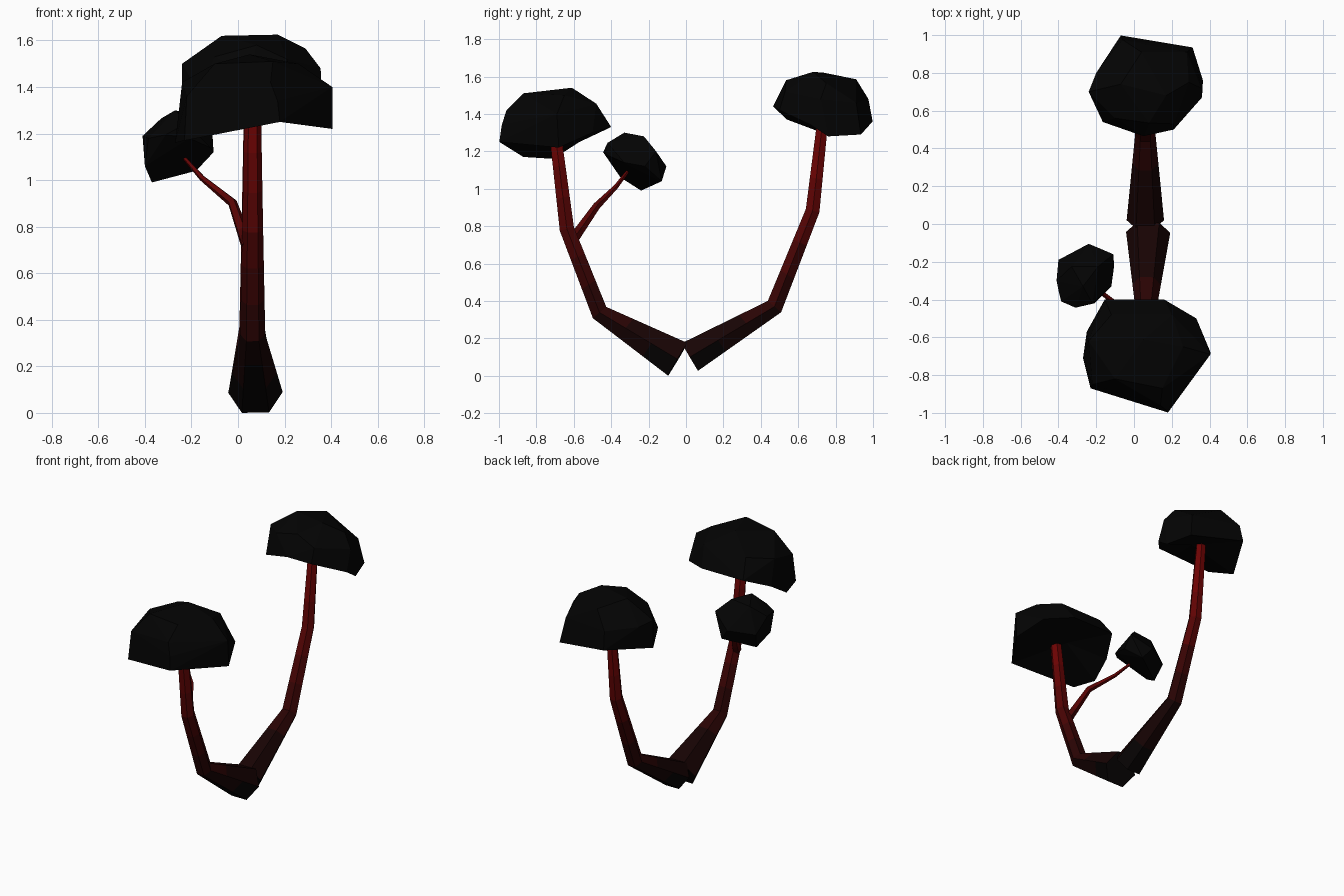
import bpy, bmesh, math
from mathutils import Vector

if "Cube" in bpy.data.objects:
    bpy.data.objects.remove(bpy.data.objects["Cube"])

SHADES = 8


def material(name, rgb):
    m = bpy.data.materials.new(name)
    m.diffuse_color = (*rgb, 1)
    m.use_nodes = True
    m.node_tree.nodes["Principled BSDF"].inputs["Base Color"].default_value = m.diffuse_color
    return m


leaf = material("dark_foliage", (0.001, 0.001, 0.001))
# Bark fades from near black at the root to deep red at the top
bark = []
for i in range(SHADES):
    t = i / (SHADES - 1)
    bark.append(material(f"bark_{i}", (0.002 + 0.15 * t ** 1.6, 0.001, 0.001)))


def finish(name, bm):
    bmesh.ops.recalc_face_normals(bm, faces=bm.faces)
    me = bpy.data.meshes.new(name)
    bm.to_mesh(me)
    bm.free()
    ob = bpy.data.objects.new(name, me)
    bpy.context.collection.objects.link(ob)
    return ob


def limb(name, path, sides=6, steps=3, z_top=1.25):
    """Tapered faceted tube through (x, y, z, radius) points."""
    pts = [Vector(p[:3]) for p in path]
    rings = []
    for i, p in enumerate(pts):
        tan = Vector()
        if i > 0:
            tan += (p - pts[i - 1]).normalized()
        if i < len(pts) - 1:
            tan += (pts[i + 1] - p).normalized()
        tan.normalize()
        u = Vector((1, 0, 0))
        u = (u - tan * u.dot(tan)).normalized()
        v = tan.cross(u)
        rings.append([p + path[i][3] * (u * math.cos(a) + v * math.sin(a))
                      for a in (2 * math.pi * k / sides for k in range(sides))])
    # Split every segment into bands for the colour fade
    fine = [rings[0]]
    for a, b in zip(rings, rings[1:]):
        for s in range(1, steps + 1):
            fine.append([p.lerp(q, s / steps) for p, q in zip(a, b)])
    bm = bmesh.new()
    loops = [[bm.verts.new(p) for p in r] for r in fine]
    for a, b in zip(loops, loops[1:]):
        for k in range(sides):
            n = (k + 1) % sides
            bm.faces.new((a[k], a[n], b[n], b[k]))
    bm.faces.new(loops[0])
    bm.faces.new(loops[-1])
    for f in bm.faces:
        z = f.calc_center_median().z
        f.material_index = max(0, min(SHADES - 1, int(z / z_top * SHADES)))
    ob = finish(name, bm)
    for m in bark:
        ob.data.materials.append(m)


def clump(name, points, hollow=0.0):
    """Faceted foliage cap: hull of the points, underside pushed up by hollow."""
    bm = bmesh.new()
    for p in points:
        bm.verts.new(p)
    res = bmesh.ops.convex_hull(bm, input=bm.verts)
    junk = [g for g in res["geom_interior"] if isinstance(g, bmesh.types.BMVert)]
    bmesh.ops.delete(bm, geom=junk, context="VERTS")
    if hollow:
        bmesh.ops.recalc_face_normals(bm, faces=bm.faces)
        under = [f for f in bm.faces if f.normal.z < -0.6]
        bmesh.ops.delete(bm, geom=under, context="FACES")
        rim = [e for e in bm.edges if e.is_boundary]
        verts = {v for e in rim for v in e.verts}
        mid = sum((v.co for v in verts), Vector()) / len(verts)
        c = bm.verts.new(mid + Vector((0, 0, hollow)))
        for e in rim:
            bm.faces.new((*e.verts, c))
    finish(name, bm).data.materials.append(leaf)


# Trunks
limb("front_trunk", [(0.075, -0.044, 0.088, 0.117), (0.063, -0.462, 0.338, 0.054),
                     (0.063, -0.637, 0.785, 0.045), (0.063, -0.699, 1.29, 0.036)])
limb("back_trunk", [(0.06, 0.02, 0.10, 0.099), (0.06, 0.473, 0.37, 0.054),
                    (0.06, 0.677, 0.883, 0.043), (0.06, 0.735, 1.40, 0.033)])

# Side branch
limb("side_branch", [(0.04, -0.61, 0.72, 0.03), (-0.025, -0.48, 0.905, 0.021),
                     (-0.155, -0.375, 1.01, 0.013), (-0.23, -0.31, 1.095, 0.009)], sides=5)

# Foliage
clump("front_foliage", [
    (-0.23, -0.87, 1.17), (0.18, -0.998, 1.25), (0.405, -0.68, 1.22), (0.33, -0.50, 1.30),
    (0.16, -0.40, 1.33), (-0.155, -0.40, 1.33), (-0.25, -0.57, 1.25), (-0.27, -0.71, 1.16),
    (0.405, -0.69, 1.40), (0.17, -0.985, 1.34), (-0.22, -0.85, 1.36), (-0.24, -0.62, 1.42),
    (-0.12, -0.48, 1.45), (0.20, -0.48, 1.455), (0.15, -0.87, 1.51), (-0.10, -0.82, 1.50),
    (0.05, -0.61, 1.54), (0.26, -0.65, 1.50), (0.14, -0.96, 1.42)], 0.05)
clump("back_foliage", [
    (0.05, 0.465, 1.44), (-0.165, 0.54, 1.37), (-0.24, 0.70, 1.31), (-0.07, 0.998, 1.36),
    (0.31, 0.935, 1.29), (0.365, 0.76, 1.28), (0.36, 0.67, 1.34), (0.21, 0.50, 1.42),
    (-0.24, 0.70, 1.50), (-0.20, 0.80, 1.48), (-0.06, 0.975, 1.48), (0.28, 0.91, 1.46),
    (0.355, 0.72, 1.48), (0.21, 0.53, 1.52), (-0.10, 0.56, 1.53), (-0.07, 0.74, 1.62),
    (0.17, 0.68, 1.625), (0.08, 0.535, 1.58), (0.04, 0.91, 1.585), (0.29, 0.75, 1.565)], 0.05)
clump("small_foliage", [
    (-0.37, -0.24, 0.99), (-0.18, -0.13, 1.04), (-0.105, -0.22, 1.12), (-0.12, -0.33, 1.14),
    (-0.21, -0.42, 1.18), (-0.31, -0.443, 1.195), (-0.40, -0.35, 1.06), (-0.41, -0.30, 1.19),
    (-0.40, -0.19, 1.10), (-0.24, -0.105, 1.12), (-0.11, -0.16, 1.20), (-0.385, -0.41, 1.18),
    (-0.27, -0.33, 1.30), (-0.33, -0.225, 1.265), (-0.19, -0.225, 1.28), (-0.22, -0.42, 1.245)])
